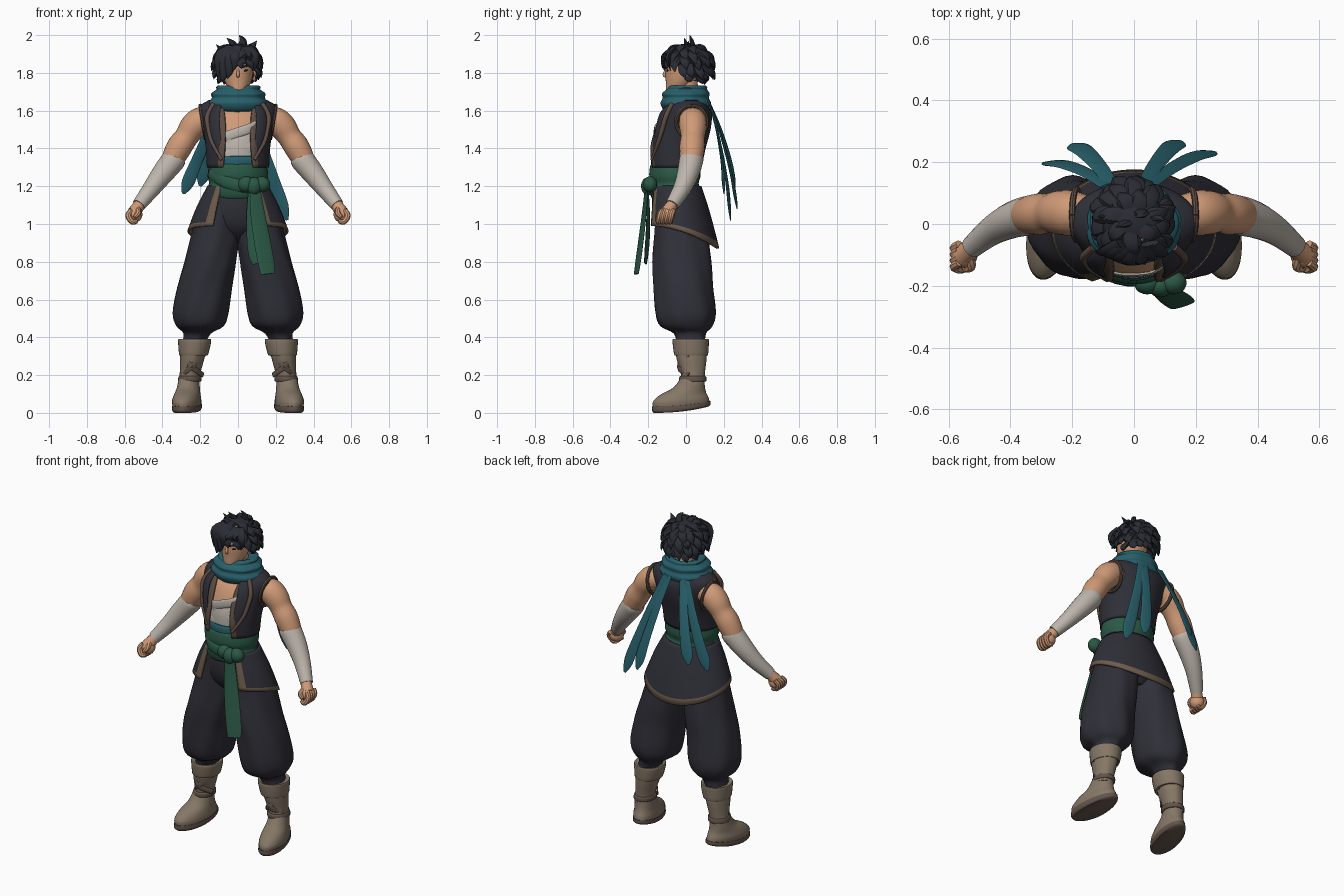
import bpy, bmesh, math, random
from mathutils import Vector, Matrix

random.seed(4)
default = bpy.data.objects.get("Cube")
if default:
    bpy.data.objects.remove(default, do_unlink=True)


def material(name, code):
    srgb = [int(code[i:i + 2], 16) / 255 for i in (0, 2, 4)]
    color = [((c + .055) / 1.055) ** 2.4 for c in srgb] + [1]
    mat = bpy.data.materials.new(name)
    mat.use_nodes = True
    mat.diffuse_color = color
    shader = mat.node_tree.nodes["Principled BSDF"]
    shader.inputs["Base Color"].default_value = color
    shader.inputs["Roughness"].default_value = .9
    return mat


CLOTH = material("charcoal cloth", "2f2f38")
HAIR = material("black hair", "2a2c34")
SKIN = material("skin", "cf9a77")
TEAL = material("teal scarf", "28606b")
GREEN = material("green sash", "2a5845")
WRAP = material("pale bandage", "bdb5ac")
TRIM = material("brown trim", "5e4d43")
HEM = material("light brown hem", "6e5c4d")
BOOT = material("tan leather", "857766")
SOLE = material("dark leather", "62534a")


def finish(name, bm, mats, mirror=False, thick=0):
    bmesh.ops.recalc_face_normals(bm, faces=bm.faces)
    mesh = bpy.data.meshes.new(name)
    bm.to_mesh(mesh)
    bm.free()
    for mat in mats:
        mesh.materials.append(mat)
    obj = bpy.data.objects.new(name, mesh)
    bpy.context.collection.objects.link(obj)
    if thick:
        solid = obj.modifiers.new("thickness", "SOLIDIFY")
        solid.thickness, solid.offset = thick, 0
    if mirror:
        obj.modifiers.new("mirror", "MIRROR")
    return obj


def smooth(rows, steps=4):
    """Catmull-Rom interpolation of rows of numbers."""
    v = [Vector(r) for r in rows]
    v = [v[0]] + v + [v[-1]]
    out = []
    for a, b, c, d in zip(v, v[1:], v[2:], v[3:]):
        for s in range(steps):
            t = s / steps
            out.append((b * 2 + (c - a) * t + (a * 2 - b * 5 + c * 4 - d) * t ** 2
                        + (b * 3 - a - c * 3 + d) * t ** 3) / 2)
    return out + [v[-1]]


def bridge(name, rings, mats, closed=True, paint=None, **options):
    """Join rings of points; paint(centre, row, column) picks a material."""
    bm = bmesh.new()
    grid = [[bm.verts.new(p) for p in ring] for ring in rings]
    n = len(grid[0])
    last = n if closed else n - 1
    for i in range(len(grid) - 1):
        for j in range(last):
            k = (j + 1) % n
            f = bm.faces.new((grid[i][j], grid[i][k], grid[i + 1][k], grid[i + 1][j]))
            if paint:
                f.material_index = int(paint(f.calc_center_median(), i / (len(grid) - 2), j / (last - 1)))
    if closed:
        for end in (grid[0], grid[-1]):
            f = bm.faces.new(end)
            if paint:
                f.material_index = int(paint(f.calc_center_median(), 0, 0))
    return finish(name, bm, mats, **options)


def loft(name, rows, *mats, n=32, yaw=0, ripple=0, **options):
    """Level rings: x, y, z, x radius, y radius, front gap angle, drop at the back."""
    opened = len(rows[0]) > 5 and rows[0][5] > 0
    rings = []
    for row in smooth([tuple(r) + (0,) * (7 - len(r)) for r in rows]):
        x, y, z, rx, ry, gap, drop = row
        ring = []
        for j in range(n):
            a = gap + (math.tau - 2 * gap) * j / (n - 1 if opened else n)
            wave = 1 + ripple * math.sin(7 * a + 9 * z)
            px, py = rx * wave * math.sin(a), -ry * wave * math.cos(a)
            back = ((1 - math.cos(a)) / 2) ** 2
            ring.append((x + px * math.cos(yaw) - py * math.sin(yaw),
                         y + px * math.sin(yaw) + py * math.cos(yaw), z - drop * back))
        rings.append(ring)
    return bridge(name, rings, mats, closed=not opened, **options)


def limb(name, rows, *mats, n=12, flat=1, ref=(0, 1, 0), **options):
    """Tube along points x, y, z, radius; flat squashes it into a ribbon."""
    path = smooth(rows)
    rings = []
    for i, row in enumerate(path):
        ahead, behind = path[min(i + 1, len(path) - 1)], path[max(i - 1, 0)]
        t = (ahead.xyz - behind.xyz).normalized()
        u = (Vector(ref) - t * t.dot(Vector(ref))).normalized()
        w, r = t.cross(u), max(row[3], .001)
        rings.append([row.xyz + u * r * math.cos(math.tau * j / n)
                      + w * r * flat * math.sin(math.tau * j / n) for j in range(n)])
    return bridge(name, rings, mats, **options)


def ball(name, place, size, mat, tilt=0, **options):
    bm = bmesh.new()
    shape = Matrix.Translation(place) @ Matrix.Rotation(tilt, 4, "Y") @ Matrix.Diagonal((*size, 1))
    bmesh.ops.create_uvsphere(bm, u_segments=20, v_segments=12, radius=1, matrix=shape)
    return finish(name, bm, [mat], **options)


# Boots, heels slightly raised
SPLAY = .2
loft("boot_soles", [(.27, -.025, 0, .066, .148, 0, -.035), (.27, -.025, .012, .074, .158, 0, -.033),
                    (.27, -.025, .035, .073, .157, 0, -.028)], SOLE, yaw=SPLAY, mirror=True)
loft("boot_feet", [(.27, -.025, .03, .071, .153, 0, -.028), (.272, -.027, .06, .073, .15, 0, -.02),
                   (.269, -.015, .095, .067, .125, 0, -.01), (.263, .016, .132, .06, .086, 0, 0),
                   (.26, .033, .18, .054, .064, 0, 0)], BOOT, yaw=SPLAY, mirror=True)
loft("boot_shafts", [(.26, .035, .15, .056, .064), (.253, .037, .21, .055, .064), (.242, .03, .29, .065, .08),
                     (.235, .025, .36, .07, .085)], BOOT, ripple=.015, mirror=True)
loft("boot_cuffs", [(.236, .027, .305, .07, .082), (.235, .027, .31, .077, .09), (.23, .025, .37, .087, .096),
                    (.23, .025, .39, .086, .094), (.23, .025, .385, .07, .08)], BOOT, mirror=True)
loft("ankle_straps", [(.257, .036, .165, .056, .064), (.256, .036, .17, .062, .072),
                      (.254, .036, .19, .061, .071), (.254, .036, .195, .056, .064)], SOLE, mirror=True)
for side in (-1, 1):
    limb("shin_strap", [(.245 - .06 * side, .015, .2, .014), (.245, -.042, .245, .016),
                        (.24 + .062 * side, .01, .31, .014)], SOLE, flat=.35, ref=(0, 0, 1), mirror=True)

# Baggy trousers
loft("trouser_legs", [(.1, -.04, 1.1, .1, .12), (.118, -.024, .95, .126, .141), (.148, -.02, .8, .136, .156),
                      (.178, -.015, .67, .145, .157), (.198, -.005, .53, .147, .16), (.2, 0, .46, .125, .138),
                      (.215, .02, .42, .072, .085), (.235, .025, .36, .062, .075)],
     CLOTH, n=40, ripple=.022, mirror=True)
loft("trouser_hips", [(0, -.055, 1.24, .145, .11), (0, -.045, 1.1, .185, .135),
                      (0, -.02, .98, .18, .13), (0, -.005, .9, .07, .06)], CLOTH)
loft("coat_skirt", [(0, -.055, 1.2, .155, .13, .6, 0), (0, -.038, 1.1, .212, .158, .55, .04),
                    (0, -.018, .99, .262, .188, .53, .12)], CLOTH, HEM, n=56, thick=.014,
     paint=lambda c, row, col: row > .86 or col < .02 or col > .98)

# Torso and vest
loft("torso", [(0, -.055, 1.25, .135, .11), (0, -.045, 1.4, .145, .132), (0, -.025, 1.5, .165, .13),
               (0, 0, 1.58, .175, .115), (0, .02, 1.63, .12, .08), (0, .01, 1.69, .06, .06), (0, 0, 1.76, .055, .06)],
     SKIN, WRAP, TEAL, paint=lambda c, row, col: 2 if c.z < 1.36 else c.z < 1.48)
for side, height in ((-1, 1.42), (1, 1.485), (1, 1.39)):
    limb("chest_bandage", [(-.1 * side, -.135, height - .035, .026), (-.05 * side, -.163, height - .017, .026),
                           (.05 * side, -.16, height + .017, .026), (.1 * side, -.13, height + .035, .026)],
         WRAP, flat=.25, ref=(0, 0, 1))
limb("waist_band", [(-.1, -.15, 1.33, .028), (0, -.178, 1.33, .028), (.1, -.15, 1.33, .028)],
     TEAL, flat=.25, ref=(0, 0, 1))
loft("vest", [(0, -.057, 1.3, .158, .133, .52), (0, -.05, 1.4, .163, .147, .44), (0, -.022, 1.5, .178, .145, .38),
              (0, 0, 1.575, .197, .13, .36), (0, .01, 1.62, .197, .105, .4), (0, .015, 1.65, .15, .08, .5)],
     CLOTH, TRIM, n=56, thick=.014, paint=lambda c, row, col: col < .03 or col > .97)
limb("lapels", [(.085, -.175, 1.36, .008), (.11, -.16, 1.43, .025), (.125, -.14, 1.52, .032),
                (.12, -.118, 1.59, .03), (.1, -.075, 1.64, .02)], CLOTH, flat=.3, ref=(1, .6, 0), mirror=True)
limb("lapel_edges", [(.085, -.18, 1.34, .009), (.137, -.148, 1.43, .011), (.155, -.126, 1.5, .013),
                     (.163, -.106, 1.57, .013), (.13, -.075, 1.635, .013)], TRIM, mirror=True)
circle = [math.tau * k / 16 for k in range(17)]
limb("armhole_trim", [(.186 + .014 * math.cos(a), .03 + .082 * math.sin(a), 1.54 + .087 * math.cos(a), .01)
                      for a in circle], TRIM, n=8, ref=(1, 0, 0), mirror=True)

# Arms
limb("upper_arms", [(.14, .035, 1.55, .055), (.195, .035, 1.547, .072), (.238, .037, 1.512, .072),
                    (.272, .036, 1.462, .063), (.308, .032, 1.412, .067), (.345, .028, 1.345, .06),
                    (.37, .02, 1.3, .045)], SKIN, n=20, mirror=True)
limb("forearm_bandages", [(.332, .03, 1.355, .06), (.345, .027, 1.335, .064), (.4, .01, 1.265, .058),
                          (.46, -.022, 1.185, .047), (.525, -.075, 1.1, .036)], WRAP, n=20, mirror=True)
limb("wrists", [(.515, -.068, 1.112, .03), (.55, -.1, 1.06, .036)], SKIN, mirror=True)
ball("fists", (.548, -.1, 1.05), (.042, .042, .042), SKIN, mirror=True)
for k in range(4):
    shift = .02 * (k - 1.5)
    limb("finger", [(.566, -.095 + shift, 1.073, .013), (.581, -.108 + shift, 1.045, .016),
                    (.56, -.116 + shift, 1.012, .015), (.535, -.108 + shift, 1.015, .011)], SKIN, n=8, mirror=True)
limb("thumbs", [(.53, -.11, 1.08, .014), (.528, -.138, 1.058, .016), (.548, -.148, 1.035, .01)],
     SKIN, n=8, mirror=True)

# Sash with knot and hanging ends
loft("sash", [(0, -.06, 1.13, .14, .115), (0, -.06, 1.15, .158, .128), (0, -.06, 1.19, .162, .135),
              (0, -.06, 1.215, .153, .126), (0, -.06, 1.25, .16, .135), (0, -.06, 1.285, .157, .134),
              (0, -.058, 1.315, .15, .128), (0, -.055, 1.32, .13, .11)], GREEN, ripple=.008)
limb("sash_fold", [(-.15, -.1, 1.27, .025), (-.06, -.18, 1.22, .035), (.08, -.19, 1.19, .03)],
     GREEN, flat=.4, ref=(0, 0, 1))
ball("sash_knot", (.085, -.2, 1.2), (.04, .038, .048), GREEN)
for side in (-1, 1):
    ball("bow_loop", (.085 + .042 * side, -.19, 1.21), (.044, .038, .042), GREEN, tilt=.4 * side)
limb("sash_end_long", [(.09, -.21, 1.19, .028), (.105, -.222, 1.05, .04), (.13, -.24, .9, .046),
                       (.15, -.255, .79, .045), (.158, -.263, .735, .04)], GREEN, flat=.14, ref=(1, .25, -.25))
limb("sash_end_short", [(.08, -.205, 1.19, .025), (.08, -.2, 1.05, .036), (.085, -.203, .93, .04),
                        (.09, -.21, .84, .036), (.1, -.215, .79, .024)], GREEN, flat=.14, ref=(1, -.25, .4))

# Scarf with trailing ends
loft("scarf", [(0, 0, 1.59, .1, .09), (0, 0, 1.605, .14, .118), (0, 0, 1.64, .16, .133),
               (0, 0, 1.667, .14, .122), (0, 0, 1.69, .144, .126), (0, .004, 1.712, .116, .108),
               (0, .006, 1.724, .118, .106), (0, .008, 1.734, .1, .09), (0, 0, 1.715, .06, .06)],
     TEAL, n=40, ripple=.018)
for name, start, end in (("left_outer", .05, (.26, .235, 1.02)), ("left_inner", .03, (.15, .27, 1.08)),
                         ("right_outer", -.09, (-.29, .2, 1.16)), ("right_inner", -.07, (-.2, .26, 1.2))):
    a, b = Vector((start, .125, 1.64)), Vector(end)
    rows = [(*(a.lerp(b, t) + Vector((0, .02 * math.sin(math.pi * t), 0))), r)
            for t, r in ((0, .022), (.3, .026), (.65, .032), (.88, .034), (1, .008))]
    limb("scarf_tail_" + name, rows, TEAL, flat=.15, ref=(1, -.2 * math.copysign(1, start), 0))

# Head and face
loft("head", [(0, -.07, 1.69, .02, .02), (0, -.055, 1.705, .043, .05), (0, -.03, 1.755, .07, .077),
              (0, -.01, 1.82, .083, .1), (0, 0, 1.88, .085, .1), (0, 0, 1.935, .05, .06)], SKIN)
limb("nose", [(0, -.103, 1.825, .005), (0, -.115, 1.79, .009), (0, -.103, 1.781, .007)], SKIN, ref=(1, 0, 0))
limb("mouth", [(-.02, -.099, 1.75, .002), (0, -.104, 1.751, .003), (.02, -.099, 1.75, .002)], TRIM, ref=(0, 0, 1))
ball("eyes", (.038, -.098, 1.812), (.016, .005, .005), HAIR, tilt=-.15, mirror=True)
limb("eyebrows", [(.015, -.108, 1.827, .004), (.04, -.1, 1.836, .005), (.064, -.08, 1.838, .002)],
     HAIR, ref=(0, 0, 1), mirror=True)
ball("ears", (.086, .01, 1.785), (.012, .02, .03), SKIN, mirror=True)

# Spiky hair: cap, layered locks, a few stray tufts, then a swept fringe
crown, size = Vector((-.005, .012, 1.865)), Vector((.104, .112, .09))
ball("hair_cap", crown, size, HAIR)
for lift, count, length, fall in ((-.7, 15, .085, 1), (-.25, 15, .095, .9), (.25, 13, .095, .7),
                                  (.7, 11, .1, .45), (1.15, 7, .09, .16)):
    for k in range(count):
        a = math.tau * (k + random.uniform(-.3, .3)) / count
        if lift < .2 and math.cos(a) > .3:
            continue
        out = Vector((math.cos(lift) * math.sin(a), -math.cos(lift) * math.cos(a), math.sin(lift)))
        base = crown + out * size * .82
        sweep = Vector((math.sin(a + .4), -math.cos(a + .4), 0)) * .6 * math.cos(lift * .6)
        tip = base + (sweep - Vector((0, 0, fall))).normalized() * length * random.uniform(.75, 1.1)
        limb("hair_lock", [(*base, .03), (*(base.lerp(tip, .5) + out * .016), .027), (*tip, .001)],
             HAIR, n=7, flat=.55, ref=(math.cos(a), math.sin(a), .01))
for x, y, z, lean in ((-.03, 0, 1.985, -.03), (.025, .03, 2, -.02), (.075, .02, 1.97, .025), (-.085, .03, 1.95, -.03)):
    limb("hair_tuft", [(x * .7, y + .01, 1.92, .03), (x, y, z - .03, .02), (x + lean, y - .01, z, .001)],
         HAIR, n=7, flat=.55, ref=(1, 0, 0))
for x, z in ((-.1, 1.78), (-.075, 1.75), (-.045, 1.77), (-.015, 1.81), (.02, 1.84), (.055, 1.84), (.088, 1.81)):
    limb("fringe_lock", [(x * .5 + .01, -.065, 1.93, .03), (x * .9, -.12 + abs(x) * .3, 1.89, .032),
                         (x, -.126 + abs(x) * .4, z + .04, .02), (x - .012, -.122 + abs(x) * .45, z, .001)],
         HAIR, n=8, flat=.45, ref=(1, 0, 0))

# Smooth shading with crisp edges
bpy.ops.object.select_all(action="DESELECT")
for obj in bpy.context.collection.objects:
    if obj.type == "MESH":
        obj.select_set(True)
        bpy.context.view_layer.objects.active = obj
bpy.ops.object.shade_smooth_by_angle(angle=math.radians(40))
